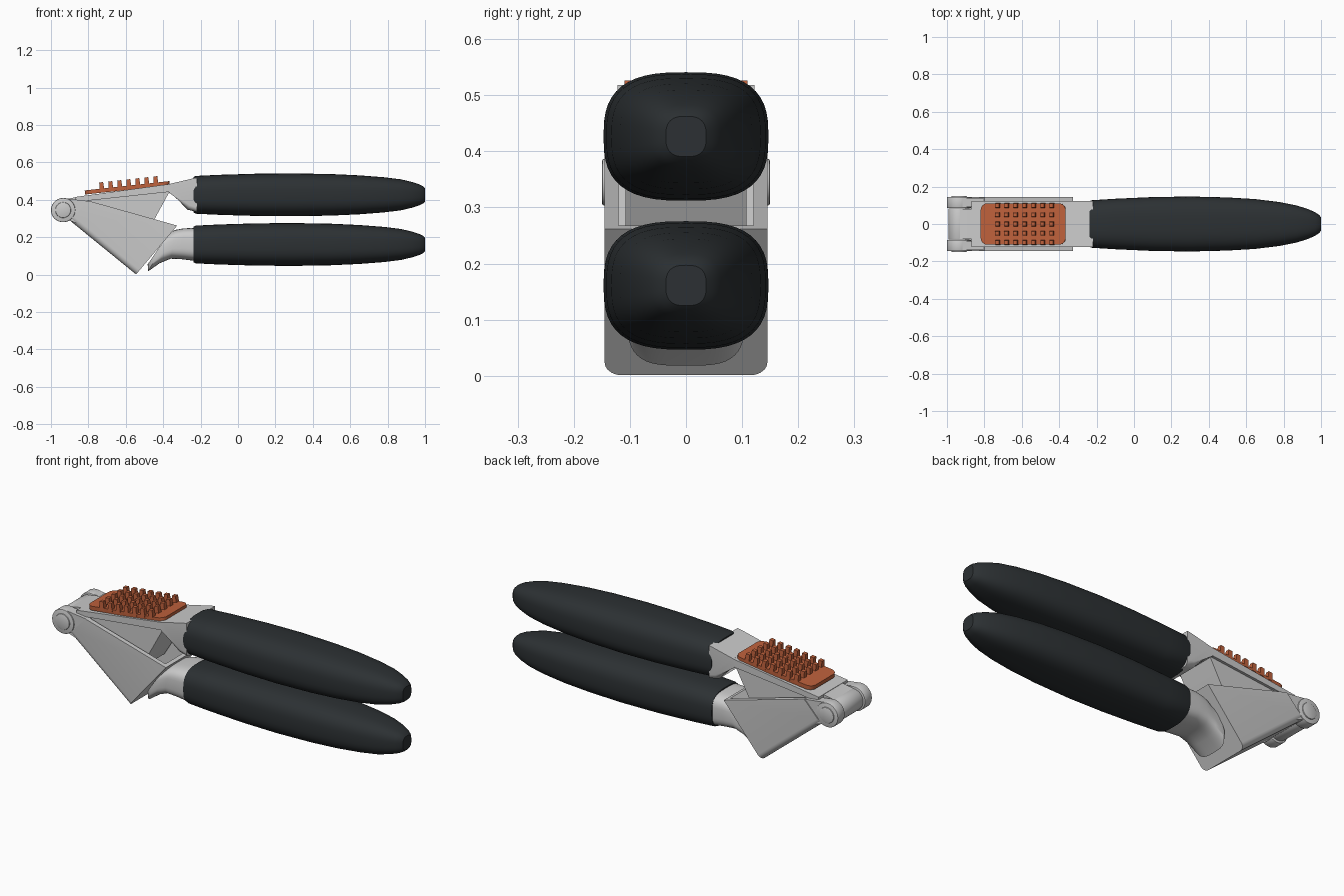
import bpy, bmesh, math
from mathutils import Matrix, Vector

if "Cube" in bpy.data.objects:
    bpy.data.objects.remove(bpy.data.objects["Cube"])


def material(name, color):
    m = bpy.data.materials.new(name)
    m.diffuse_color = color
    m.use_nodes = True
    m.node_tree.nodes["Principled BSDF"].inputs["Base Color"].default_value = m.diffuse_color
    return m


BLACK = material("soft_black", (0.025, 0.03, 0.033, 1))
ORANGE = material("silicone_orange", (0.52, 0.12, 0.045, 1))


def finish(name, bm, mat=None, angle=35):
    bmesh.ops.recalc_face_normals(bm, faces=bm.faces)
    me = bpy.data.meshes.new(name)
    bm.to_mesh(me)
    bm.free()
    ob = bpy.data.objects.new(name, me)
    bpy.context.collection.objects.link(ob)
    if mat:
        me.materials.append(mat)
    me.shade_smooth()
    me.set_sharp_from_angle(angle=math.radians(angle))
    return ob


def loft(name, rings, n, mat=None, seg=48):
    """Skin superellipse rings given as (top x, top z, bottom x, bottom z, half width)."""
    bm = bmesh.new()
    loops = []
    for tx, tz, bx, bz, w in rings:
        mid, up = Vector(((tx + bx) / 2, 0, (tz + bz) / 2)), Vector(((tx - bx) / 2, 0, (tz - bz) / 2))
        loop = []
        for i in range(seg):
            a = 2 * math.pi * i / seg
            c, s = math.cos(a), math.sin(a)
            p = mid + up * math.copysign(abs(s) ** (2 / n), s)
            p.y = w * math.copysign(abs(c) ** (2 / n), c)
            loop.append(bm.verts.new(p))
        loops.append(loop)
    for a, b in zip(loops, loops[1:]):
        for i in range(seg):
            j = (i + 1) % seg
            bm.faces.new((a[i], a[j], b[j], b[i]))
    bm.faces.new(loops[0])
    bm.faces.new(loops[-1])
    return finish(name, bm, mat)


def prism(name, pts, y0, y1, soft=(), r=0.03):
    """Extrude an xz outline along y; 'soft' lists outline sides whose rims are rounded."""
    bm = bmesh.new()
    a = [bm.verts.new((x, y0, z)) for x, z in pts]
    b = [bm.verts.new((x, y1, z)) for x, z in pts]
    n = len(pts)
    bm.faces.new(a)
    bm.faces.new(b)
    for i in range(n):
        j = (i + 1) % n
        bm.faces.new((a[i], a[j], b[j], b[i]))
    edges = [bm.edges.get((v[i], v[(i + 1) % n])) for i in soft for v in (a, b)]
    if edges:
        bmesh.ops.bevel(bm, geom=edges, offset=r, segments=5, profile=0.5, affect='EDGES')
    return finish(name, bm)


def barrel(name, r, y0, y1, x=-0.935, z=0.345):
    bm = bmesh.new()
    bmesh.ops.create_cone(bm, cap_ends=True, segments=40, radius1=r, radius2=r, depth=y1 - y0,
                          matrix=Matrix.Translation((x, (y0 + y1) / 2, z)) @ Matrix.Rotation(math.pi / 2, 4, 'X'))
    rims = [e for e in bm.edges if abs(e.verts[0].co.y - e.verts[1].co.y) < 1e-5]
    bmesh.ops.bevel(bm, geom=rims, offset=0.005, segments=2, profile=0.5, affect='EDGES')
    return finish(name, bm)


# Grip pair: x, half width, half height
GRIP = [(-0.238, 0.123, 0.095), (-0.225, 0.127, 0.101), (-0.1, 0.135, 0.107), (0.1, 0.144, 0.113),
        (0.3, 0.147, 0.1145), (0.5, 0.142, 0.111), (0.65, 0.133, 0.104), (0.78, 0.117, 0.094),
        (0.87, 0.099, 0.083), (0.93, 0.08, 0.069), (0.97, 0.062, 0.056), (0.99, 0.048, 0.046), (1.0, 0.036, 0.036)]
for label, zc in (("upper_grip", 0.4265), ("lower_grip", 0.161)):
    loft(label, [(x, zc + h, x, zc - h, w) for x, w, h in GRIP], 2.8, BLACK)

# Lower neck flaring into the press chamber
loft("lower_neck", [(-0.22, 0.25, -0.22, 0.072, 0.118), (-0.29, 0.247, -0.30, 0.082, 0.116),
                    (-0.33, 0.24, -0.36, 0.085, 0.113), (-0.35, 0.233, -0.42, 0.06, 0.109),
                    (-0.365, 0.222, -0.48, 0.018, 0.106), (-0.375, 0.212, -0.483, 0.055, 0.105)], 3.5)

# Upper neck, arm plate and plunger
prism("upper_neck", [(-0.22, 0.518), (-0.25, 0.512), (-0.365, 0.485), (-0.37, 0.438),
                     (-0.345, 0.425), (-0.27, 0.347), (-0.22, 0.335)], -0.122, 0.122, (4, 5), 0.025)
prism("upper_arm", [(-0.87, 0.415), (-0.36, 0.485), (-0.36, 0.443), (-0.87, 0.388)], -0.122, 0.122)
prism("plunger", [(-0.80, 0.41), (-0.36, 0.455), (-0.45, 0.29), (-0.51, 0.19), (-0.80, 0.375)], -0.108, 0.108)
prism("arm_hinge_tongue", [(-0.94, 0.40), (-0.86, 0.415), (-0.80, 0.42), (-0.80, 0.385), (-0.93, 0.32)], -0.08, 0.08)

# Press chamber: wedge hopper with rounded lower wall, hollowed from above
hopper = prism("hopper", [(-0.90, 0.29), (-0.545, 0.001), (-0.325, 0.262), (-0.80, 0.395)],
               -0.145, 0.145, (0,), 0.03)
cutter = prism("hopper_cutter", [(-0.86, 0.296), (-0.541, 0.035), (-0.32, 0.298), (-0.33, 0.5), (-0.86, 0.5)],
               -0.12, 0.12)
cutter.hide_render = True
mod = hopper.modifiers.new("hollow", 'BOOLEAN')
mod.operation, mod.object, mod.solver = 'DIFFERENCE', cutter, 'EXACT'
bpy.context.view_layer.objects.active = hopper
bpy.ops.object.modifier_apply(modifier=mod.name)
hopper.data.set_sharp_from_angle(angle=math.radians(35))
bpy.data.objects.remove(cutter)

# Hinge: lugs, barrels and pin heads on both sides
for s, side in ((-1, "front"), (1, "back")):
    def span(a, b):
        return sorted((s * a, s * b))
    prism(f"{side}_lug", [(-0.93, 0.409), (-0.86, 0.40), (-0.79, 0.392), (-0.78, 0.25), (-0.90, 0.288)], *span(0.09, 0.14))
    barrel(f"{side}_knuckle", 0.065, *span(0.085, 0.145))
    barrel(f"{side}_pin_head", 0.042, *span(0.13, 0.15))
barrel("middle_knuckle", 0.057, -0.083, 0.083)

# Orange cleaning pad with its grid of pegs
tilt = Matrix.Translation((-0.592, 0, 0.464)) @ Matrix.Rotation(-math.atan(0.11), 4, 'Y')
bm = bmesh.new()
bmesh.ops.create_cube(bm, size=1, matrix=Matrix.Diagonal((0.456, 0.22, 0.022, 1)))
corners = [e for e in bm.edges if abs(e.verts[0].co.z - e.verts[1].co.z) > 0.01]
bmesh.ops.bevel(bm, geom=corners, offset=0.035, segments=6, profile=0.5, affect='EDGES')
bm.transform(tilt)
finish("cleaning_pad", bm, ORANGE)

bm = bmesh.new()
for i in range(7):
    for j in range(5):
        at = Matrix.Translation((0.01 + (i - 3) * 0.0485, (j - 2) * 0.0495, 0.022))
        bmesh.ops.create_cone(bm, cap_ends=True, segments=4, radius1=0.018, radius2=0.015, depth=0.045,
                              matrix=tilt @ at @ Matrix.Rotation(math.pi / 4, 4, 'Z'))
finish("cleaning_pegs", bm, ORANGE)
